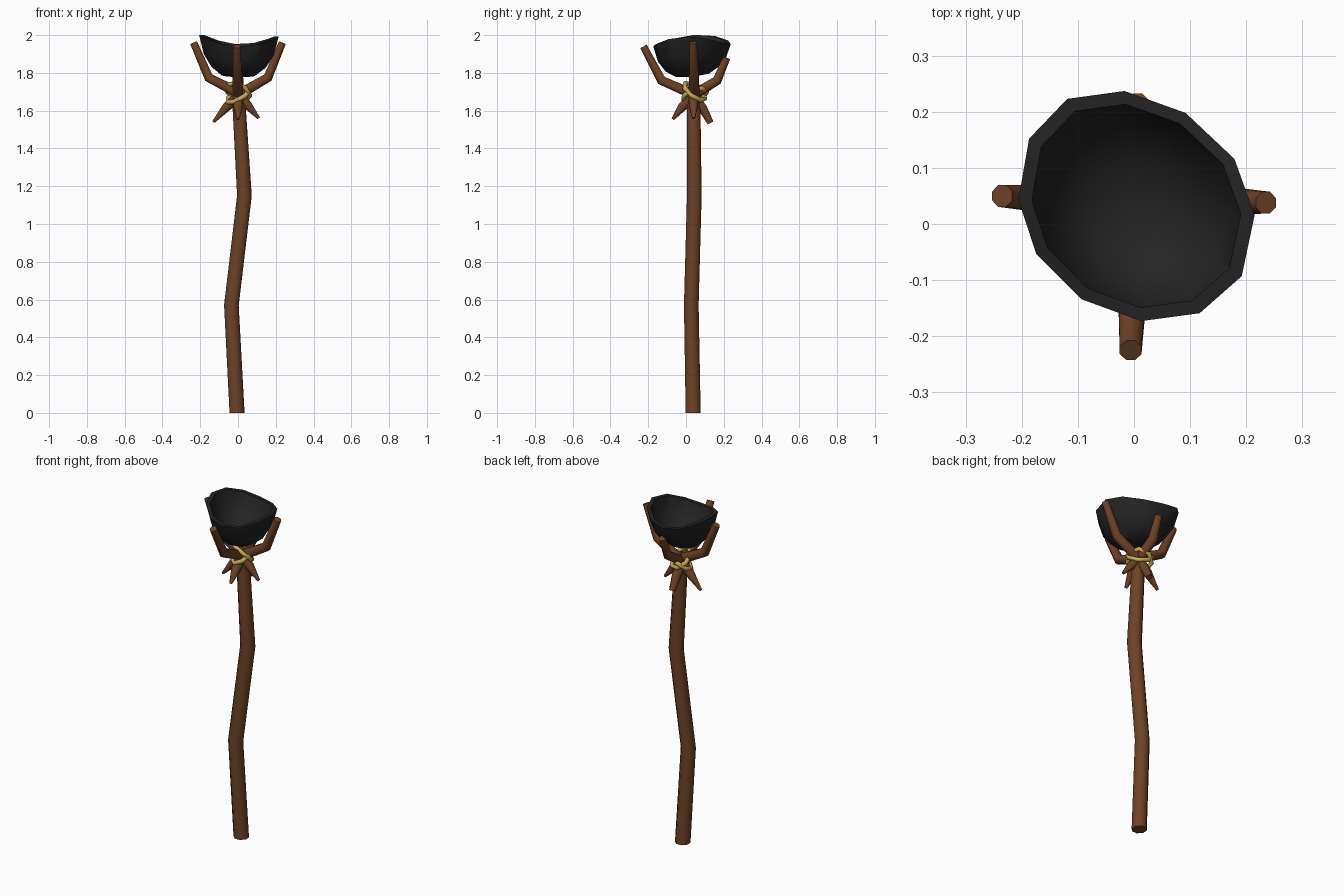
import bpy, bmesh, math
from mathutils import Vector, Matrix

cube = bpy.data.objects.get("Cube")
if cube:
    bpy.data.objects.remove(cube, do_unlink=True)


def material(name, rgb):
    m = bpy.data.materials.new(name)
    m.use_nodes = True
    m.diffuse_color = (*rgb, 1)
    m.node_tree.nodes["Principled BSDF"].inputs["Base Color"].default_value = (*rgb, 1)
    return m


wood = material("brown wood", (0.155, 0.055, 0.02))
iron = material("black bowl", (0.017, 0.017, 0.017))
rope = material("yellow rope", (0.6, 0.42, 0.1))


def finish(bm, name, mat, angle):
    bmesh.ops.recalc_face_normals(bm, faces=bm.faces)
    mesh = bpy.data.meshes.new(name)
    bm.to_mesh(mesh)
    bm.free()
    ob = bpy.data.objects.new(name, mesh)
    bpy.context.collection.objects.link(ob)
    mesh.materials.append(mat)
    bpy.ops.object.select_all(action="DESELECT")
    ob.select_set(True)
    bpy.context.view_layer.objects.active = ob
    bpy.ops.object.shade_smooth_by_angle(angle=math.radians(angle))
    return ob


def bridge(bm, a, b):
    n = len(a)
    for i in range(n):
        bm.faces.new((a[i], a[(i + 1) % n], b[(i + 1) % n], b[i]))


def tube(name, mat, points, radii, ref, sides=8, closed=False, flat_ends=False, angle=50):
    """Sweep a round section along a path, with mitred bends."""
    bm = bmesh.new()
    pts = [Vector(p) for p in points]
    n, rings = len(pts), []
    for i, p in enumerate(pts):
        before = pts[i - 1] if closed or i else p
        after = pts[(i + 1) % n] if closed or i < n - 1 else p
        t = (after - p).normalized() + (p - before).normalized()
        t = Vector((0, 0, 1)) if flat_ends and i in (0, n - 1) else t.normalized()
        u = (Vector(ref) - t * t.dot(Vector(ref))).normalized()
        v = t.cross(u)
        turns = [2 * math.pi * (k + 0.5) / sides for k in range(sides)]
        rings.append([bm.verts.new(p + radii[i] * (u * math.cos(a) + v * math.sin(a)))
                      for a in turns])
    for a, b in zip(rings, rings[1:]):
        bridge(bm, a, b)
    if closed:
        bridge(bm, rings[-1], rings[0])
    else:
        bm.faces.new(rings[0])
        bm.faces.new(rings[-1])
    return finish(bm, name, mat, angle)


# Crooked pole
tube("pole", wood,
     [(-0.005, 0.038, 0), (-0.035, 0.028, 0.57), (0.034, 0.044, 1.15), (0, 0.041, 1.72)],
     [0.043, 0.042, 0.042, 0.037], (1, 0, 0), flat_ends=True)

# Bent sticks crossing at the pole top: claw tip, elbow, crossing, tail
stick_radii = [0.021, 0.027, 0.03, 0.026, 0.008]
sticks = {
    "left_stick": [(0.235, 0.038, 1.96), (0.158, 0.042, 1.775), (0.02, 0.045, 1.695),
                   (-0.06, 0.045, 1.62), (-0.13, 0.045, 1.54)],
    "right_stick": [(-0.235, 0.05, 1.96), (-0.155, 0.045, 1.775), (-0.02, 0.04, 1.705),
                    (0.05, 0.04, 1.63), (0.11, 0.04, 1.56)],
    "front_stick": [(-0.006, -0.225, 1.94), (-0.003, -0.13, 1.76), (0, 0.03, 1.69),
                    (0, 0.09, 1.61), (0, 0.13, 1.535)],
    "back_stick": [(0.006, 0.215, 1.88), (0.003, 0.165, 1.76), (0, 0.05, 1.69),
                   (0, -0.02, 1.62), (0, -0.07, 1.555)],
}
for name, path in sticks.items():
    side = (0, 1, 0) if name in ("left_stick", "right_stick") else (1, 0, 0)
    radii = stick_radii[:4] + [0.018] if name == "front_stick" else stick_radii
    tube(name, wood, path, radii, side)

# Two tilted rope loops lashing the sticks
for name, tilt_x, tilt_y, z in (("rope_loop_a", -38, 22, 1.70), ("rope_loop_b", 22, -28, 1.68)):
    turn = Matrix.Rotation(math.radians(tilt_x), 3, "X") @ Matrix.Rotation(math.radians(tilt_y), 3, "Y")
    ring = [Vector((0, 0.045, z)) + turn @ Vector((0.068 * math.cos(a), 0.068 * math.sin(a), 0))
            for a in (2 * math.pi * k / 7 for k in range(7))]
    tube(name, rope, ring, [0.013] * 7, turn @ Vector((0, 0, 1)), sides=6, closed=True, angle=65)

# Bowl with an uneven rim
rim = [(-0.017, 0.237), (-0.119, 0.223), (-0.187, 0.152), (-0.206, 0.043), (-0.174, -0.054),
       (-0.094, -0.134), (0.013, -0.173), (0.117, -0.159), (0.192, -0.093), (0.215, 0.016),
       (0.179, 0.116), (0.092, 0.198)]
cx, cy = 0.002, 0.034


def bowl_ring(bm, scale, height, base):
    """Ring of the bowl: height runs from 0 at the base to 1 at the rim."""
    ring = []
    for x, y in rim:
        top = 1.945 + 1.15 * x * x - 0.03 * x + 0.03 * y
        low = base + 0.1 * y * scale
        ring.append(bm.verts.new((cx + (x - cx) * scale, cy + (y - cy) * scale,
                                  low + (top - low) * height)))
    return ring


bm = bmesh.new()
profile = [(0.42, 0, 1.785), (0.68, 0.2, 1.785), (0.88, 0.52, 1.785), (1, 1, 1.785),
           (0.885, 1, 1.785), (0.78, 0.55, 1.81), (0.58, 0.2, 1.81), (0.3, 0, 1.81)]
rings = [bowl_ring(bm, *p) for p in profile]
for a, b in zip(rings, rings[1:]):
    bridge(bm, a, b)
for ring, z in ((rings[0], 1.78), (rings[-1], 1.806)):
    hub = bm.verts.new((cx, cy, z))
    for i in range(len(ring)):
        bm.faces.new((ring[i], ring[(i + 1) % len(ring)], hub))
finish(bm, "bowl", iron, 32)
